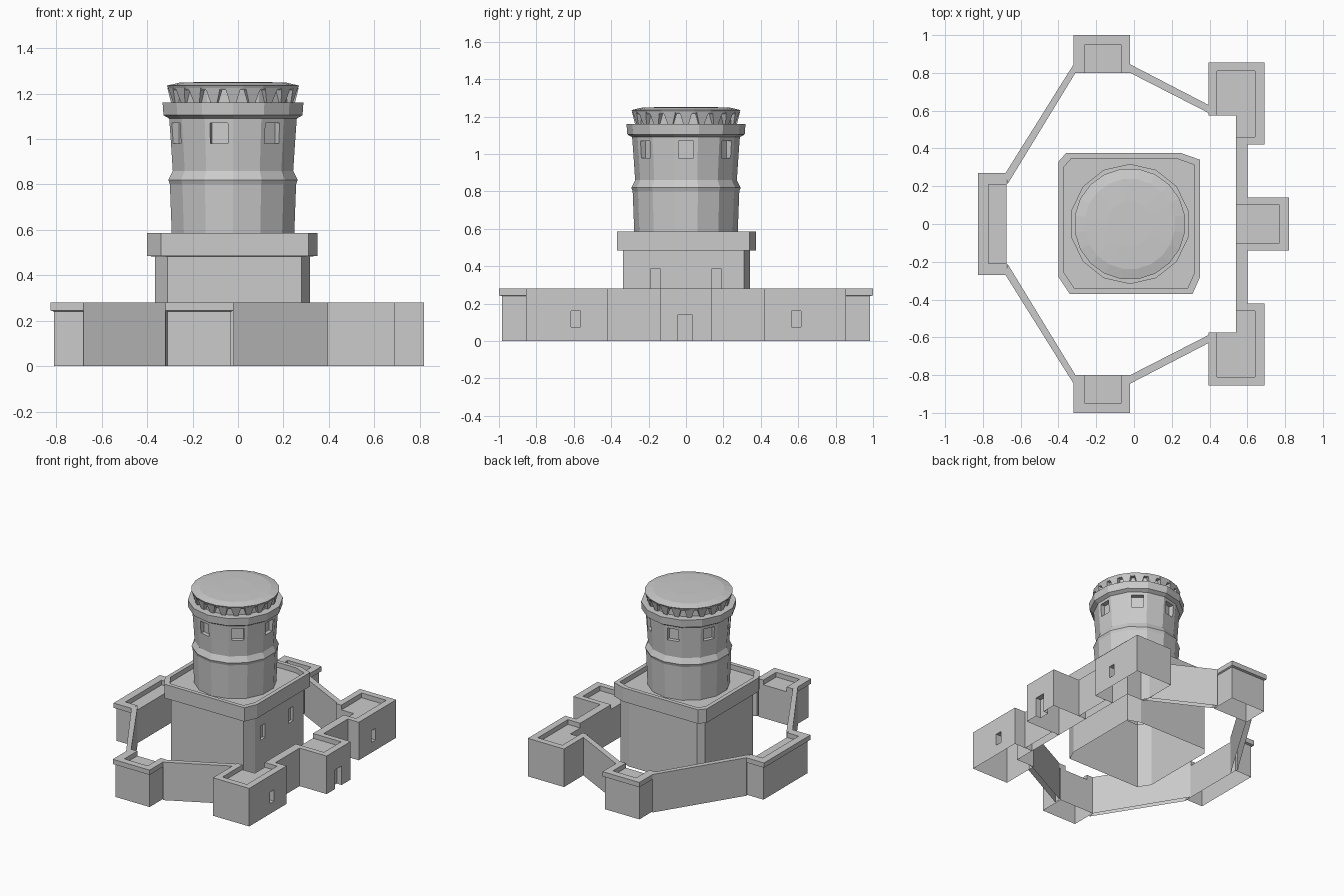
import bpy, bmesh
from math import sin, cos, pi, tau
from mathutils import Matrix

if "Cube" in bpy.data.objects:
    bpy.data.objects.remove(bpy.data.objects["Cube"])


def new_object(name, bm):
    bmesh.ops.recalc_face_normals(bm, faces=bm.faces[:])
    mesh = bpy.data.meshes.new(name)
    bm.to_mesh(mesh)
    bm.free()
    ob = bpy.data.objects.new(name, mesh)
    bpy.context.scene.collection.objects.link(ob)
    return ob


def loft(name, rings):
    """Closed solid through rings of equal point count: [(xy points, z), ...]"""
    bm = bmesh.new()
    loops = [[bm.verts.new((x, y, z)) for x, y in pts] for pts, z in rings]
    n = len(loops[0])
    for a, b in zip(loops, loops[1:]):
        for i in range(n):
            j = (i + 1) % n
            bm.faces.new((a[i], a[j], b[j], b[i]))
    bm.faces.new(loops[0][::-1])
    bm.faces.new(loops[-1])
    return new_object(name, bm)


def rect(x0, x1, y0, y1):
    return [(x0, y0), (x1, y0), (x1, y1), (x0, y1)]


def box(x0, x1, y0, y1, z0, z1, angle=0, cx=0):
    ob = loft("cutter", [(rect(x0, x1, y0, y1), z0), (rect(x0, x1, y0, y1), z1)])
    ob.data.transform(Matrix.Translation((cx, 0, 0)) @ Matrix.Rotation(angle, 4, 'Z'))
    return ob


def cut(ob, cutters, open_bottom=True):
    """Subtract the cutters, then open the underside of the hollow shell."""
    for c in cutters:
        m = ob.modifiers.new("cut", 'BOOLEAN')
        m.operation, m.solver, m.object = 'DIFFERENCE', 'EXACT', c
    dg = bpy.context.evaluated_depsgraph_get()
    dg.update()
    mesh = bpy.data.meshes.new_from_object(ob.evaluated_get(dg))
    ob.modifiers.clear()
    ob.data = mesh
    for c in cutters:
        bpy.data.objects.remove(c)
    if open_bottom:
        bm = bmesh.new()
        bm.from_mesh(mesh)
        low = [f for f in bm.faces if all(v.co.z < 0.001 for v in f.verts)]
        bmesh.ops.delete(bm, geom=low, context='FACES_ONLY')
        bm.to_mesh(mesh)
        bm.free()
    return ob


def flip(pts, s):
    return [(x, y * s) for x, y in pts]


def wall_tower(name, body, top, cutters):
    return cut(loft(name, [(body, 0), (body, 0.24), (top, 0.245), (top, 0.28)]), cutters)


# Curtain towers, mirrored across y
for s, side in ((1, "back"), (-1, "front")):
    def sbox(x0, x1, y0, y1, z0, z1):
        return box(x0, x1, min(y0 * s, y1 * s), max(y0 * s, y1 * s), z0, z1)

    wall_tower(side + "_tower",
               flip(rect(-0.31, -0.03, 0.80, 0.985), s),
               flip(rect(-0.32, -0.02, 0.80, 1.0), s),
               [sbox(-0.26, -0.07, 0.75, 0.95, 0.245, 0.4)])
    corner = flip([(0.395, 0.855), (0.69, 0.855), (0.69, 0.42),
                   (0.54, 0.42), (0.54, 0.575), (0.395, 0.575)], s)
    wall_tower(side + "_corner_tower", corner, corner,
               [sbox(0.44, 0.64, 0.46, 0.81, 0.245, 0.4),
                sbox(0.65, 0.75, 0.565, 0.615, 0.075, 0.16)])

    # Curtain walls
    walls = {"west_wall": [(-0.68, 0.27), (-0.32, 0.845), (-0.31, 0.80), (-0.67, 0.21)],
             "east_slant_wall": [(-0.02, 0.845), (0.395, 0.63), (0.42, 0.575), (-0.02, 0.80)],
             "gate_wall": rect(0.54, 0.60, 0.14, 0.42)}
    for n, pts in walls.items():
        cut(loft(side + "_" + n, [(flip(pts, s), 0), (flip(pts, s), 0.28)]), [])

wall_tower("west_tower", rect(-0.81, -0.675, -0.255, 0.255), rect(-0.825, -0.675, -0.27, 0.27),
           [box(-0.77, -0.6, -0.21, 0.21, 0.245, 0.4)])

# Gatehouse with door
gate = rect(0.54, 0.82, -0.14, 0.14)
wall_tower("gatehouse", gate, gate,
           [box(0.5, 0.77, -0.10, 0.10, 0.245, 0.4),
            box(0.78, 0.9, -0.045, 0.035, -0.1, 0.14)])

# Square keep with overhanging parapet and sunken roof
rim = [(-0.34, -0.37), (0.31, -0.37), (0.35, -0.28), (0.35, 0.34),
       (0.25, 0.375), (-0.36, 0.375), (-0.40, 0.33), (-0.40, -0.28)]


def shrink(k):
    return [(-0.023 + (x + 0.023) * k, y * k) for x, y in rim]


roof = loft("cutter", [(shrink(0.92), 0.55), (shrink(0.92), 0.7)])
cut(loft("keep", [(shrink(0.91), 0), (shrink(0.91), 0.483), (rim, 0.485), (rim, 0.587)]),
    [roof, box(0.295, 0.4, -0.19, -0.135, 0.28, 0.385), box(0.295, 0.4, 0.135, 0.19, 0.28, 0.385)])

# Round tower, stepped at mid height and banded near the top
CX, SIDES = -0.022, 14


def ring(r, n=SIDES):
    return [(CX + r * cos(tau * i / n + pi / n), r * sin(tau * i / n + pi / n)) for i in range(n)]


profile = [(0.275, 0.54), (0.285, 0.80), (0.292, 0.82), (0.272, 0.86), (0.28, 0.98),
           (0.288, 1.09), (0.314, 1.105), (0.318, 1.16), (0.262, 1.161), (0.262, 1.23)]
cut(loft("round_tower", [(ring(r), z) for r, z in profile]),
    [box(0.245, 0.4, -0.04, 0.04, 0.98, 1.07, tau * k / 7, CX) for k in range(7)], False)

# Corbels under the cap
for k in range(20):
    c = loft("corbel", [(rect(0.24, 0.272, -0.014, 0.014), 1.158),
                        (rect(0.24, 0.289, -0.034, 0.034), 1.225)])
    c.data.transform(Matrix.Translation((CX, 0, 0)) @ Matrix.Rotation(tau * k / 20, 4, 'Z'))

# Shallow domed cap
loft("cap", [(ring(0.285, 20), 1.215), (ring(0.295, 20), 1.235),
             (ring(0.24, 20), 1.248), (ring(0.12, 20), 1.252)])
